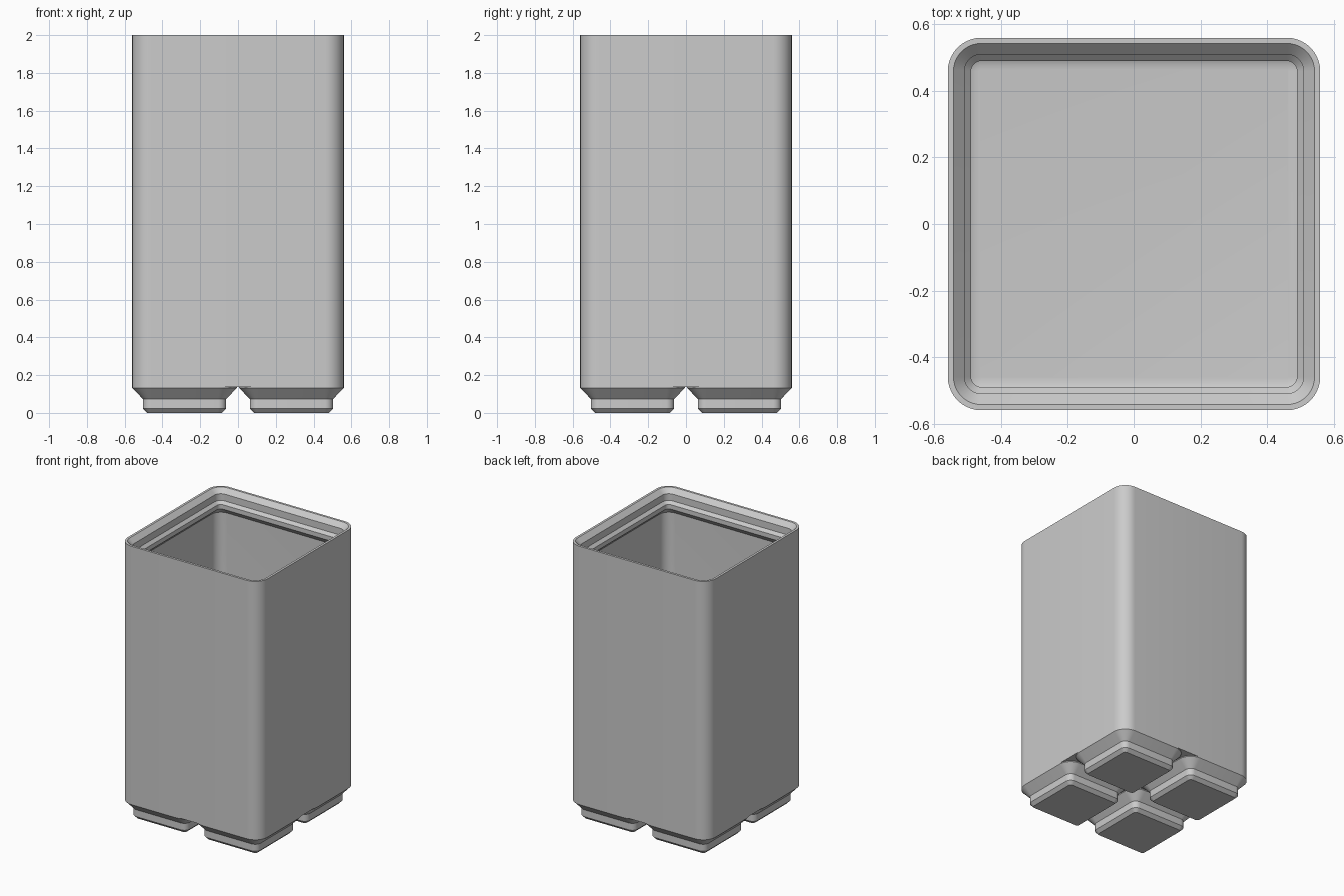
import bpy, bmesh
from math import pi, sin, cos

if "Cube" in bpy.data.objects:
    bpy.data.objects.remove(bpy.data.objects["Cube"], do_unlink=True)

GREY = (0.6, 0.6, 0.6, 1)
grey = bpy.data.materials.new("light grey plastic")
grey.use_nodes = True
grey.diffuse_color = GREY
grey.node_tree.nodes["Principled BSDF"].inputs["Base Color"].default_value = GREY

CORNER = 0.1   # outer corner radius
STEPS = 10     # segments per corner


def rounded_square(bm, cx, cy, half, radius, z):
    ring = []
    for q, (sx, sy) in enumerate([(1, 1), (-1, 1), (-1, -1), (1, -1)]):
        for i in range(STEPS + 1):
            a = (q + i / STEPS) * pi / 2
            ring.append(bm.verts.new((cx + sx * (half - radius) + radius * cos(a),
                                      cy + sy * (half - radius) + radius * sin(a), z)))
    return ring


def loft(name, profile, cx=0, cy=0, cap_end=True):
    """Sweep a (half width, height) profile around a rounded square."""
    bm = bmesh.new()
    widest = max(h for h, z in profile)
    rings = [rounded_square(bm, cx, cy, h, CORNER - (widest - h), z) for h, z in profile]
    for a, b in zip(rings, rings[1:]):
        for i in range(len(a)):
            j = (i + 1) % len(a)
            bm.faces.new((a[i], a[j], b[j], b[i]))
    bm.faces.new(rings[0][::-1])
    if cap_end:
        bm.faces.new(rings[-1])
    mesh = bpy.data.meshes.new(name)
    bm.to_mesh(mesh)
    bm.free()
    mesh.materials.append(grey)
    obj = bpy.data.objects.new(name, mesh)
    bpy.context.collection.objects.link(obj)
    bpy.ops.object.select_all(action='DESELECT')
    obj.select_set(True)
    bpy.context.view_layer.objects.active = obj
    bpy.ops.object.shade_smooth_by_angle(angle=pi / 6)
    return obj


# Hollow body: outer wall, stepped stacking lip, inner wall, filleted floor
WALL, FLOOR, FILLET = 0.534, 0.189, 0.07
body = [(0.56, 0.138), (0.56, 2.0), (0.543, 2.0), (0.51, 1.967), (0.51, 1.918),
        (0.49, 1.898), (0.49, 1.866), (WALL, 1.822)]
for i in range(9):
    a = i / 8 * pi / 2
    body.append((WALL - FILLET * (1 - cos(a)), FLOOR + FILLET * (1 - sin(a))))
loft("bin_body", body)

# Four stepped feet
foot = [(0.197, 0), (0.22, 0.023), (0.22, 0.073), (0.277, 0.132), (0.277, 0.138)]
for side, sx in (("left", 1), ("right", -1)):
    for end, sy in (("front", -1), ("back", 1)):
        loft(f"{end}_{side}_foot", foot, sx * 0.283, sy * 0.283, cap_end=False)
